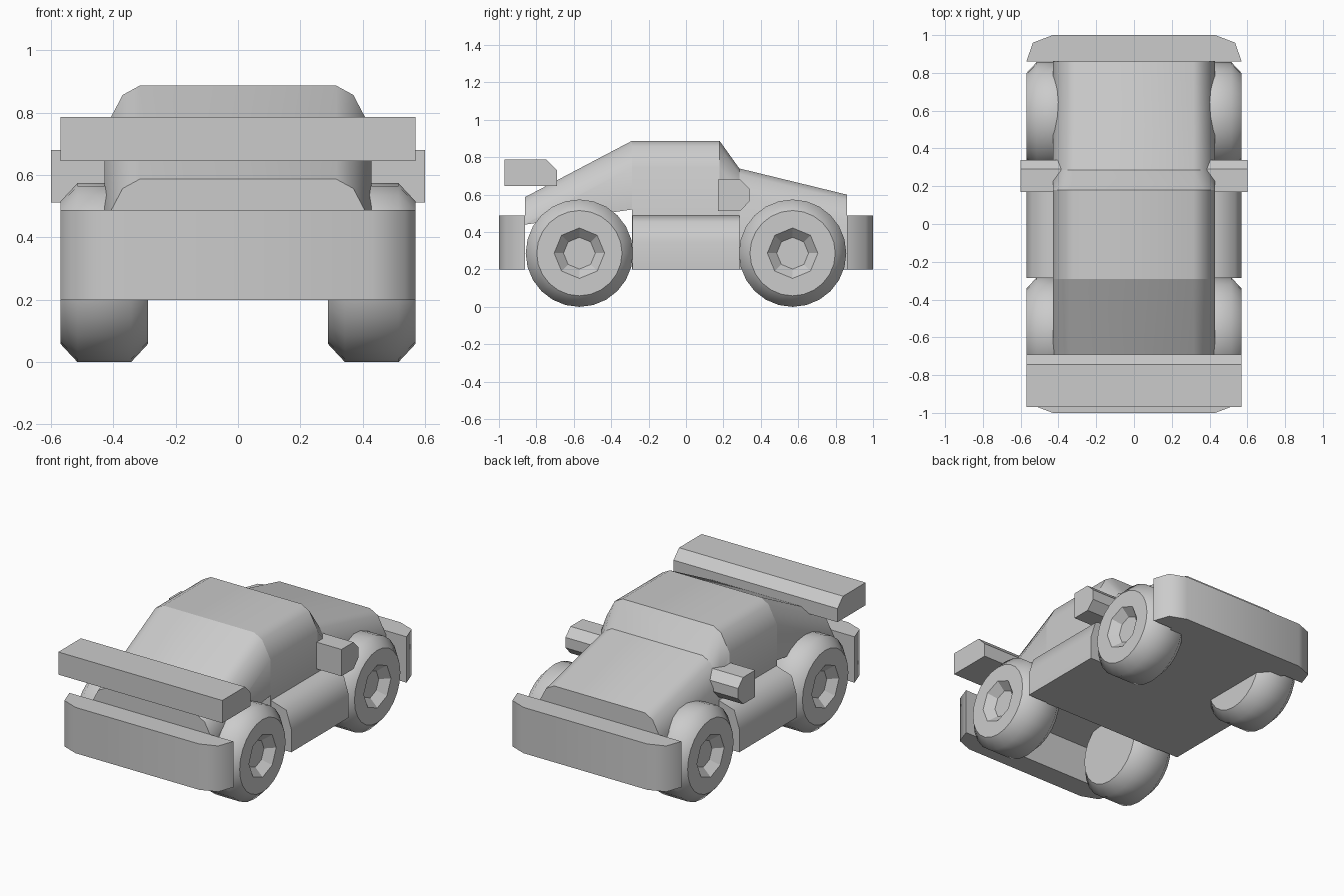
import bpy, bmesh
from math import cos, sin, pi, radians

if "Cube" in bpy.data.objects:
    bpy.data.objects.remove(bpy.data.objects["Cube"])


def finish(bm, name, smooth_angle=None):
    bmesh.ops.remove_doubles(bm, verts=bm.verts, dist=1e-5)
    bmesh.ops.recalc_face_normals(bm, faces=bm.faces)
    me = bpy.data.meshes.new(name)
    bm.to_mesh(me)
    bm.free()
    ob = bpy.data.objects.new(name, me)
    bpy.context.collection.objects.link(ob)
    if smooth_angle:
        bpy.ops.object.select_all(action='DESELECT')
        bpy.context.view_layer.objects.active = ob
        ob.select_set(True)
        bpy.ops.object.shade_smooth_by_angle(angle=radians(smooth_angle))
    return ob


def loft(bm, rings, caps=True):
    """Bridge equal-length rings of points; returns vertex rings."""
    vr = [[bm.verts.new(p) for p in r] for r in rings]
    n = len(vr[0])
    for a, b in zip(vr, vr[1:]):
        for i in range(n):
            j = (i + 1) % n
            bm.faces.new((a[i], a[j], b[j], b[i]))
    if caps:
        bm.faces.new(vr[0])
        bm.faces.new(vr[-1])
    return vr


def prism(name, pts, lo, hi, place, angle=None):
    bm = bmesh.new()
    loft(bm, [[place(u, v, w) for u, v in pts] for w in (lo, hi)])
    return finish(bm, name, angle)


def mirrored(half):
    return half + [(-x, v) for x, v in reversed(half)]


# body shell: chamfered cross-section swept along (y, underside, top)
stations = [(-.86, .44, .587), (-.29, .52, .887), (-.29, .2, .887),
            (.18, .2, .887), (.285, .2, .74), (.86, .2, .6)]
rings = []
for y, b, t in stations:
    half = [(.428, b), (.428, t - .14), (.37, t - .03), (.315, t)]
    rings.append([(x, y, z) for x, z in mirrored(half)])
bm = bmesh.new()
loft(bm, rings)
for f in bm.faces:
    f.smooth = True
for e in bm.edges:
    a, b = (v.co for v in e.verts)
    # crisp lines across the car and along the floor corners
    e.smooth = abs(a.y - b.y) > 1e-4 and not (abs(a.z - b.z) < .1 and a.z < .53)
finish(bm, "body")

# side skirts, one block running between the wheels
skirt = mirrored([(.57, .2), (.57, .345), (.535, .455), (.43, .488)])
prism("side_skirts", skirt, -.285, .285, lambda x, z, y: (x, y, z), 55)

# bumpers at both ends
bumper = mirrored([(.57, .86), (.535, .96), (.43, 1.0)])
for name, s in (("front_bumper", -1), ("rear_bumper", 1)):
    prism(name, bumper, .2, .488, lambda x, y, z: (x, s * y, z), 55)

# wing
wing = [(-.97, .645), (-.69, .645), (-.69, .73), (-.745, .787), (-.97, .787)]
prism("wing", wing, -.57, .57, lambda y, z, x: (x, y, z))

# side mirrors
pod = [(.17, .512), (.29, .512), (.34, .565), (.34, .63), (.29, .68), (.17, .68)]
for name, s in (("right_mirror", 1), ("left_mirror", -1)):
    prism(name, pod, .38, .6, lambda y, z, x: (s * x, y, z))


# wheels: chamfered tyre with an octagonal dished hub
N = 24


def ring(x, r, octagon=False):
    out = []
    for i in range(N):
        a = 2 * pi * i / N
        k = cos(pi / 8) / cos(a % (pi / 4 - 1e-9) - pi / 8) if octagon else 1
        out.append((x, r * k * cos(a), r * k * sin(a)))
    return out


def wheel(name, s, y):
    spec = [(.288, .228, 0), (.343, .287, 0), (.515, .287, 0), (.57, .228, 0),
            (.57, .135, 1), (.52, .085, 1)]
    bm = bmesh.new()
    vr = loft(bm, [[(s * px, py + y, pz + .287) for px, py, pz in ring(x, r, o)]
                   for x, r, o in spec])
    tyre = {v for r in vr[:4] for v in r}
    rim = set(vr[3])
    inner = set(vr[0])
    for f in bm.faces:
        f.smooth = set(f.verts) <= tyre and len(f.verts) == 4
    for e in bm.edges:
        e.smooth = not (set(e.verts) <= rim or set(e.verts) <= inner)
    finish(bm, name)


for end, y in (("front", -.57), ("rear", .57)):
    for side, s in (("right", 1), ("left", -1)):
        wheel(f"{end}_{side}_wheel", s, y)
